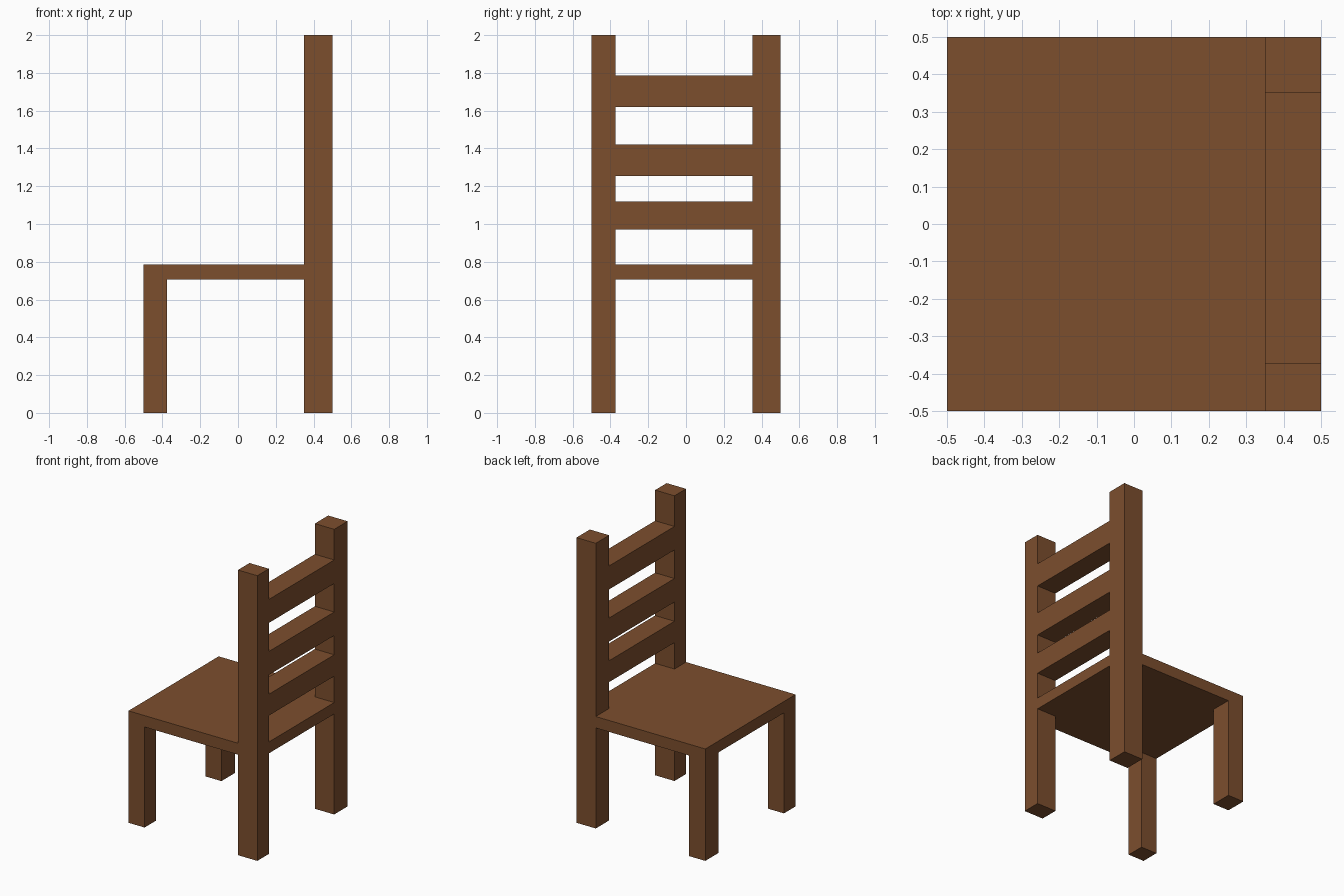
import bpy
import bmesh

default = bpy.data.objects.get("Cube")
if default:
    bpy.data.objects.remove(default, do_unlink=True)

# One brown for all the wood
wood = bpy.data.materials.new("brown wood")
wood.use_nodes = True
colour = (0.202, 0.077, 0.027, 1.0)
wood.diffuse_color = colour
wood.node_tree.nodes["Principled BSDF"].inputs["Base Color"].default_value = colour


def prism(name, outline, z0, z1):
    """Extrude a flat counter-clockwise outline from z0 up to z1."""
    bm = bmesh.new()
    base = bm.faces.new([bm.verts.new((x, y, z0)) for x, y in outline])
    top = bmesh.ops.extrude_face_region(bm, geom=[base], use_keep_orig=True)["geom"]
    for v in top:
        if isinstance(v, bmesh.types.BMVert):
            v.co.z = z1
    bmesh.ops.recalc_face_normals(bm, faces=bm.faces)
    mesh = bpy.data.meshes.new(name)
    bm.to_mesh(mesh)
    bm.free()
    mesh.materials.append(wood)
    obj = bpy.data.objects.new(name, mesh)
    bpy.context.collection.objects.link(obj)
    return obj


def box(name, x0, x1, y0, y1, z0, z1):
    return prism(name, [(x0, y0), (x1, y0), (x1, y1), (x0, y1)], z0, z1)


EDGE = 0.5           # outer edge of the footprint
LEG_X = -0.375       # inner face of the short legs
POST_X = 0.35        # inner face of the tall posts
Y_LOW, Y_HIGH = -0.372, 0.352   # inner faces across the width
SEAT_BOTTOM, SEAT_TOP = 0.705, 0.785

# Short legs under the seat and tall posts that carry the backrest
for side, y0, y1 in (("near", -EDGE, Y_LOW), ("far", Y_HIGH, EDGE)):
    box(f"{side}_short_leg", -EDGE, LEG_X, y0, y1, 0, SEAT_BOTTOM)
    box(f"{side}_back_post", POST_X, EDGE, y0, y1, 0, 2)

# Seat board, notched around the posts
prism("seat", [(-EDGE, -EDGE), (POST_X, -EDGE), (POST_X, Y_LOW), (EDGE, Y_LOW),
               (EDGE, Y_HIGH), (POST_X, Y_HIGH), (POST_X, EDGE), (-EDGE, EDGE)],
      SEAT_BOTTOM, SEAT_TOP)

# Backrest slats, as deep as the posts
for name, z0, z1 in (("lower", 0.97, 1.12), ("middle", 1.255, 1.42), ("upper", 1.62, 1.785)):
    box(f"{name}_back_slat", POST_X, EDGE, Y_LOW, Y_HIGH, z0, z1)
